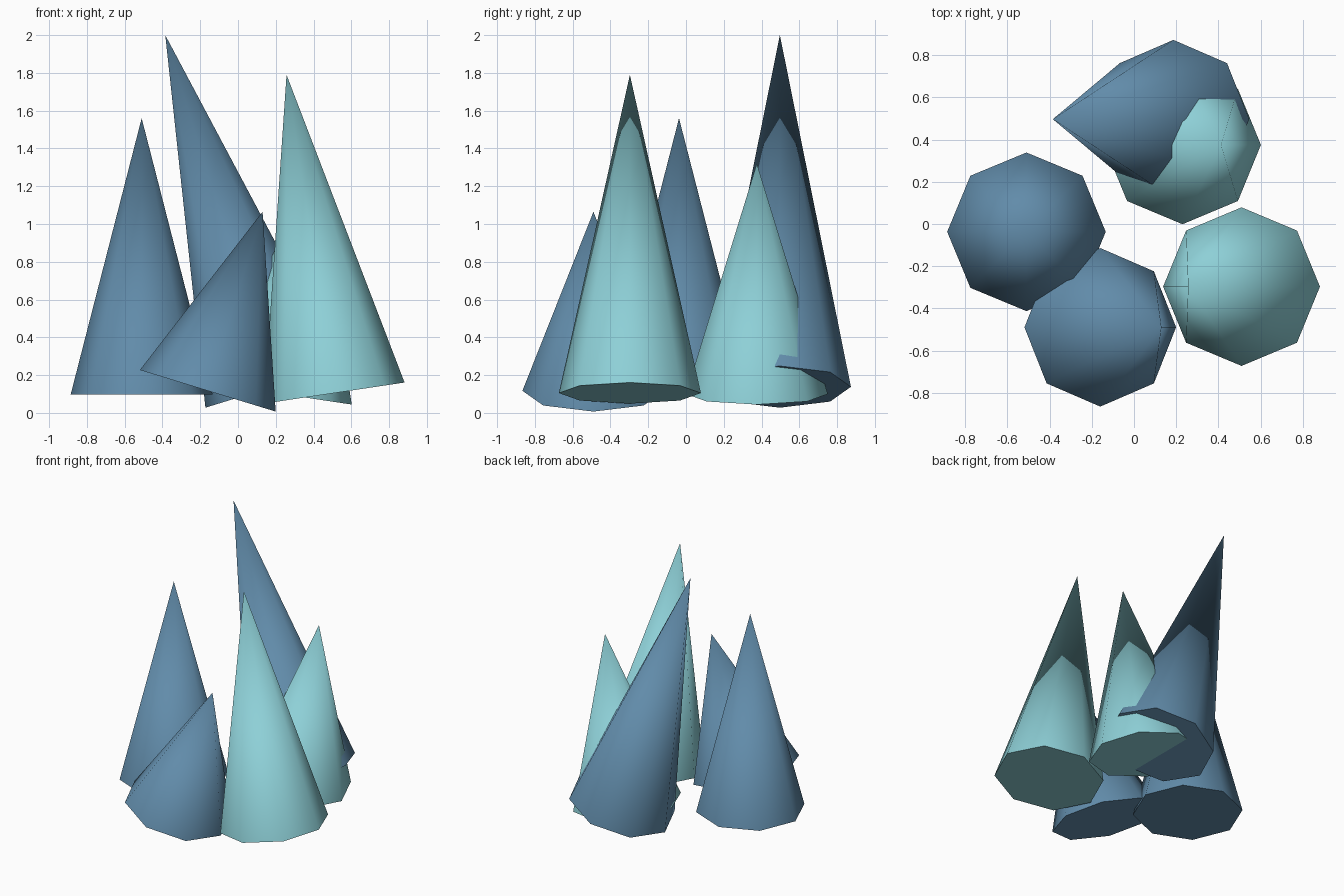
import bpy
import math
from mathutils import Vector

if "Cube" in bpy.data.objects:
    bpy.data.objects.remove(bpy.data.objects["Cube"])


def material(name, rgb):
    mat = bpy.data.materials.new(name)
    mat.diffuse_color = (*rgb, 1)
    mat.use_nodes = True
    mat.node_tree.nodes["Principled BSDF"].inputs["Base Color"].default_value = mat.diffuse_color
    return mat


BLUE = material("slate_blue", (0.12, 0.26, 0.40))
TEAL = material("pale_teal", (0.27, 0.63, 0.68))
RADIUS = 0.376


def spike(name, base, tip, mat):
    """Eight-sided cone leaning from its base centre to its tip."""
    base, tip = Vector(base), Vector(tip)
    axis = tip - base
    bpy.ops.mesh.primitive_cone_add(
        vertices=8, radius1=RADIUS, radius2=0, depth=axis.length,
        location=(base + tip) / 2,
        rotation=(0, math.atan2(axis.x, axis.z), 0))
    obj = bpy.context.object
    obj.name = name
    obj.data.materials.append(mat)
    # soft sides, crisp base rim
    bpy.ops.object.shade_smooth_by_angle(angle=math.radians(60))


# Cluster of leaning spikes
spike("left_spike", (-0.51, -0.037, 0.097), (-0.51, -0.037, 1.56), BLUE)
spike("front_spike", (-0.16, -0.49, 0.117), (0.13, -0.49, 1.065), BLUE)
spike("right_spike", (0.51, -0.297, 0.105), (0.257, -0.297, 1.79), TEAL)
spike("back_right_spike", (0.23, 0.375, 0.10), (0.413, 0.375, 1.32), TEAL)
spike("tall_back_spike", (0.187, 0.497, 0.138), (-0.385, 0.497, 2.0), BLUE)
